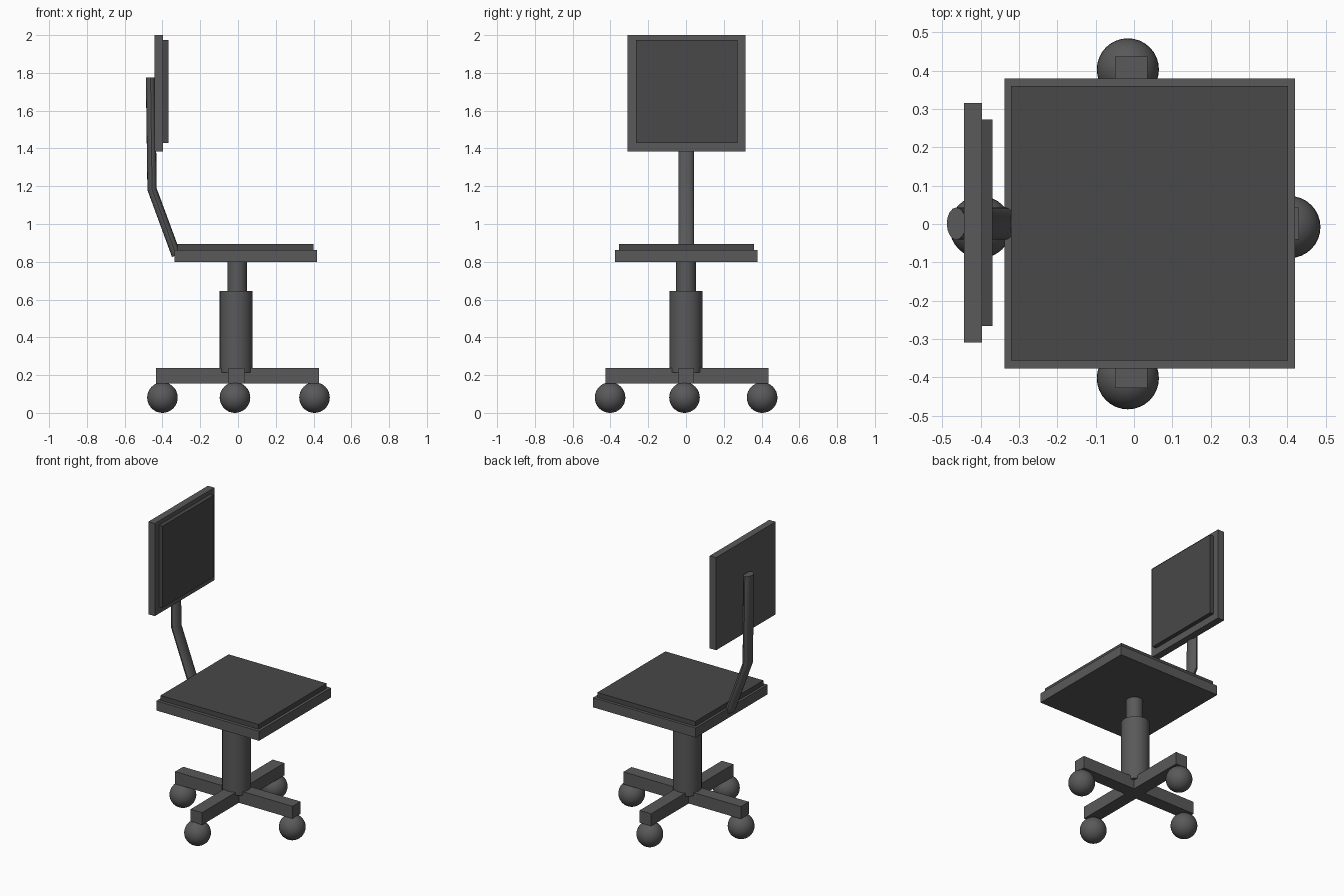
import bpy, bmesh, math
from mathutils import Vector

if "Cube" in bpy.data.objects:
    bpy.data.objects.remove(bpy.data.objects["Cube"])


def make_material(name, value):
    mat = bpy.data.materials.new(name)
    mat.diffuse_color = (value, value, value, 1)
    mat.use_nodes = True
    mat.node_tree.nodes["Principled BSDF"].inputs["Base Color"].default_value = mat.diffuse_color
    return mat


FRAME = make_material("dark_grey_frame", 0.1)
PAD = make_material("darker_grey_pad", 0.065)


def finish(name, bm, smooth=False, mat=FRAME):
    bmesh.ops.recalc_face_normals(bm, faces=bm.faces)
    mesh = bpy.data.meshes.new(name)
    bm.to_mesh(mesh)
    bm.free()
    mesh.materials.append(mat)
    ob = bpy.data.objects.new(name, mesh)
    bpy.context.collection.objects.link(ob)
    if smooth:
        bpy.ops.object.select_all(action='DESELECT')
        ob.select_set(True)
        bpy.context.view_layer.objects.active = ob
        bpy.ops.object.shade_smooth_by_angle(angle=math.radians(30))
    return ob


def box(name, lo, hi, mat=FRAME):
    lo, hi = Vector(lo), Vector(hi)
    bm = bmesh.new()
    bmesh.ops.create_cube(bm, size=1)
    for v in bm.verts:
        v.co = (lo + hi) / 2 + v.co * (hi - lo)
    return finish(name, bm, mat=mat)


def column(name, x, y, r, z0, z1):
    bm = bmesh.new()
    bmesh.ops.create_cone(bm, cap_ends=True, segments=32, radius1=r, radius2=r, depth=z1 - z0)
    bmesh.ops.translate(bm, verts=bm.verts, vec=(x, y, (z0 + z1) / 2))
    return finish(name, bm, True)


def ball(name, x, y, r):
    bm = bmesh.new()
    bmesh.ops.create_uvsphere(bm, u_segments=32, v_segments=16, radius=r)
    bmesh.ops.translate(bm, verts=bm.verts, vec=(x, y, r))
    return finish(name, bm, True)


# crossed base and ball casters
box("base_bar_side", (-0.434, -0.041, 0.155), (0.43, 0.043, 0.237))
box("base_bar_front", (-0.05, -0.427, 0.155), (0.035, 0.437, 0.237))
for name, x, y in (("left", -0.40, -0.008), ("right", 0.405, -0.008),
                   ("front", -0.016, -0.402), ("back", -0.016, 0.403)):
    ball("caster_" + name, x, y, 0.081)

# telescopic column
column("column_sleeve", -0.01, 0, 0.087, 0.215, 0.646)
column("column_piston", -0.004, 0, 0.052, 0.6, 0.81)

# seat and backrest, each a board with a thinner pad
box("seat_board", (-0.337, -0.377, 0.798), (0.419, 0.379, 0.862))
box("seat_pad", (-0.321, -0.356, 0.86), (0.401, 0.36, 0.894), PAD)
box("back_board", (-0.443, -0.309, 1.384), (-0.396, 0.316, 2.0))
box("back_pad", (-0.40, -0.266, 1.43), (-0.369, 0.273, 1.973), PAD)

# bent oval support: centre x, centre z, tilt of the section
bm = bmesh.new()
path = [(-0.463, 1.775, 0), (-0.455, 1.184, 0.17), (-0.326, 0.834, 0.35)]
n, rings = 16, []
for cx, cz, tilt in path:
    ring = []
    for i in range(n):
        a = 2 * math.pi * i / n
        u = 0.025 * math.cos(a)
        ring.append(bm.verts.new((cx + u * math.cos(tilt), 0.001 + 0.042 * math.sin(a),
                                  cz + u * math.sin(tilt))))
    rings.append(ring)
for a, b in zip(rings, rings[1:]):
    for i in range(n):
        j = (i + 1) % n
        bm.faces.new((a[i], a[j], b[j], b[i]))
bm.faces.new(rings[0])
bm.faces.new(rings[-1])
finish("back_support", bm, True)
